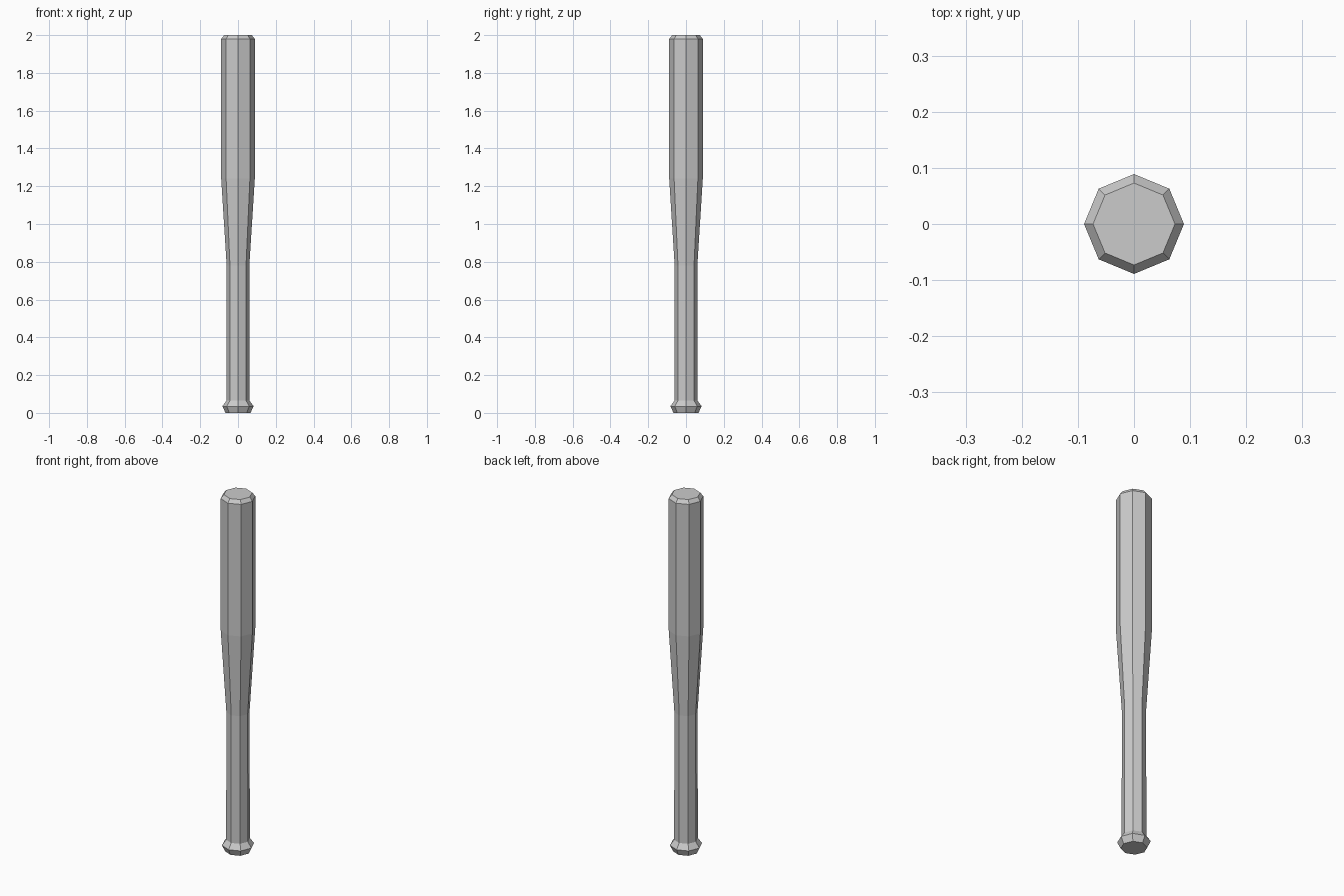
import bpy, bmesh
from math import cos, sin, pi

if "Cube" in bpy.data.objects:
    bpy.data.objects.remove(bpy.data.objects["Cube"])

SIDES = 8
# (radius, height) from the knob up to the barrel end
PROFILE = [(0.066, 0.0), (0.083, 0.035), (0.061, 0.065),  # knob
           (0.060, 0.78),                                 # handle
           (0.089, 1.24), (0.089, 1.98),                  # taper and barrel
           (0.073, 2.0)]                                  # bevelled end

bm = bmesh.new()
rings = [[bm.verts.new((r * cos(2 * pi * i / SIDES), r * sin(2 * pi * i / SIDES), z))
          for i in range(SIDES)] for r, z in PROFILE]

# flat side panels
for low, high in zip(rings, rings[1:]):
    for i in range(SIDES):
        j = (i + 1) % SIDES
        bm.faces.new((low[i], low[j], high[j], high[i]))

# end caps
bm.faces.new(rings[0][::-1])
bm.faces.new(rings[-1])

mesh = bpy.data.meshes.new("bat")
bm.to_mesh(mesh)
bm.free()
bpy.context.collection.objects.link(bpy.data.objects.new("bat", mesh))
